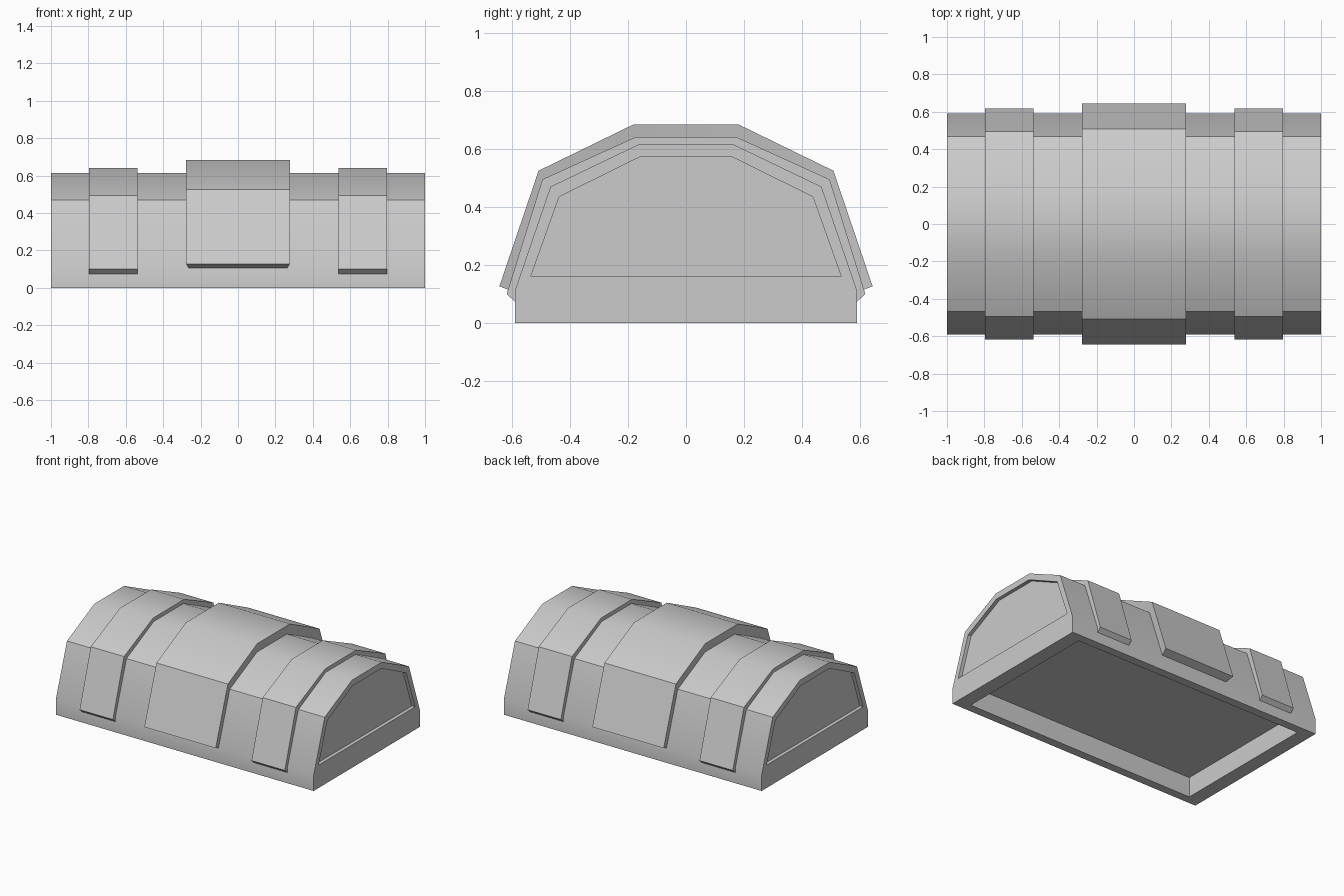
import bpy
import bmesh
from math import radians

old = bpy.data.objects.get("Cube")
if old:
    bpy.data.objects.remove(old, do_unlink=True)

grey = bpy.data.materials.new("light grey")
grey.use_nodes = True
colour = (0.6, 0.6, 0.6, 1)
grey.diffuse_color = colour
grey.node_tree.nodes["Principled BSDF"].inputs["Base Color"].default_value = colour


def mirrored(half):
    """Complete a right-hand (y, z) half profile into a full arch."""
    return half + [(-y, z) for y, z in reversed(half)]


def prism(name, outline, x0, x1):
    """Closed solid: a (y, z) outline drawn along x."""
    bm = bmesh.new()
    ends = [[bm.verts.new((x, y, z)) for y, z in outline] for x in (x0, x1)]
    n = len(outline)
    for end in ends:
        bm.faces.new(end)
    for i in range(n):
        j = (i + 1) % n
        bm.faces.new((ends[0][i], ends[0][j], ends[1][j], ends[1][i]))
    return finish(name, bm)


def band(name, outer, inner, centre, half_width, taper=0.0):
    """Raised arch strap between an outer and an inner half profile."""
    bm = bmesh.new()
    rows = []
    for profile, width in ((outer, half_width), (inner, half_width - taper)):
        for side in (-1, 1):
            rows.append([bm.verts.new((centre + side * width, y, z))
                         for y, z in mirrored(profile)])
    loop = [rows[0], rows[1], rows[3], rows[2]]
    for k in range(4):
        a, b = loop[k], loop[(k + 1) % 4]
        for i in range(len(a) - 1):
            bm.faces.new((a[i], a[i + 1], b[i + 1], b[i]))
    for i in (0, -1):
        bm.faces.new([row[i] for row in loop])
    return finish(name, bm)


def finish(name, bm):
    bmesh.ops.recalc_face_normals(bm, faces=bm.faces)
    mesh = bpy.data.meshes.new(name)
    bm.to_mesh(mesh)
    bm.free()
    mesh.materials.append(grey)
    obj = bpy.data.objects.new(name, mesh)
    bpy.context.collection.objects.link(obj)
    return obj


def activate(obj):
    bpy.ops.object.select_all(action='DESELECT')
    obj.select_set(True)
    bpy.context.view_layer.objects.active = obj


def cut(obj, cutter):
    mod = obj.modifiers.new("recess", 'BOOLEAN')
    mod.operation = 'DIFFERENCE'
    mod.solver = 'EXACT'
    mod.object = cutter
    activate(obj)
    bpy.ops.object.modifier_apply(modifier=mod.name)
    bpy.data.objects.remove(cutter, do_unlink=True)


# Main shell with recessed end panels and a hollow underside
body_arch = [(0.59, 0.11), (0.467, 0.47), (0.165, 0.615)]
body = prism("body", mirrored([(0.59, 0)] + body_arch), -1, 1)
panel = mirrored([(0.535, 0.16), (0.437, 0.435), (0.16, 0.572)])
for side in (-1, 1):
    cut(body, prism("panel_cutter", panel, side * 0.975, side * 1.1))
cut(body, prism("base_cutter", mirrored([(0.53, -0.1), (0.53, 0.14)]), -0.9, 0.9))

# Straps wrapped over the shell, their lower ends bevelled inwards
small_outer = [(0.618, 0.1), (0.495, 0.495), (0.172, 0.642)]
small_inner = [(0.588, 0.073), (0.462, 0.465), (0.162, 0.61)]
big_outer = [(0.643, 0.127), (0.508, 0.525), (0.182, 0.684)]
big_inner = [(0.588, 0.105), (0.462, 0.465), (0.162, 0.61)]
parts = [body,
         band("right_strap", small_outer, small_inner, -0.667, 0.129),
         band("left_strap", small_outer, small_inner, 0.667, 0.129),
         band("centre_strap", big_outer, big_inner, 0, 0.277, 0.015)]

for part in parts:
    activate(part)
    bpy.ops.object.shade_smooth_by_angle(angle=radians(30))
